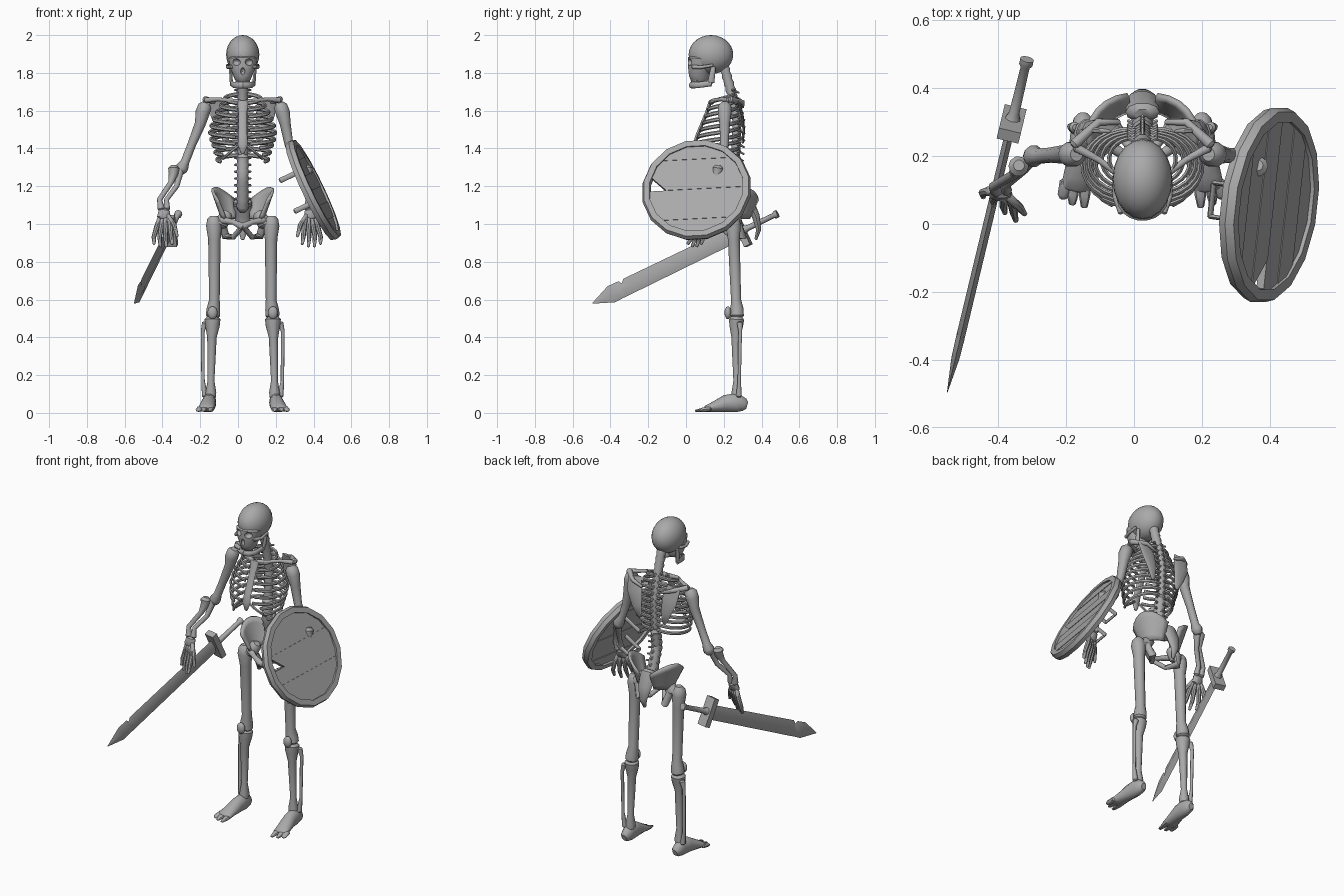
import bpy
import bmesh
from math import sin, cos, pi, sqrt, radians
from mathutils import Vector, Matrix

if "Cube" in bpy.data.objects:
    bpy.data.objects.remove(bpy.data.objects["Cube"], do_unlink=True)

MID = 0.025  # x of the body's centre line
SIDES = ((-1, "right"), (1, "left"))
X, Y, Z = Vector((1, 0, 0)), Vector((0, 1, 0)), Vector((0, 0, 1))
parts = []

grey = bpy.data.materials.new("plain_grey")
grey.use_nodes = True
colour = (0.4, 0.4, 0.4, 1)
grey.diffuse_color = colour
grey.node_tree.nodes["Principled BSDF"].inputs["Base Color"].default_value = colour


def finish(name, bm, matrix=None):
    bmesh.ops.recalc_face_normals(bm, faces=bm.faces)
    if matrix:
        bm.transform(matrix)
    mesh = bpy.data.meshes.new(name)
    bm.to_mesh(mesh)
    bm.free()
    mesh.materials.append(grey)
    obj = bpy.data.objects.new(name, mesh)
    bpy.context.collection.objects.link(obj)
    parts.append(obj)
    return obj


def tube(name, points, ref=X, sides=10, s=1, mid=MID, rounded=True, matrix=None):
    """Loft through points (x, y, z, radius along ref, other radius)."""
    path = [(Vector((mid + s * p[0], p[1], p[2])), p[3], p[-1]) for p in points]
    if rounded:
        def cap(end, inner):
            out = (end[0] - inner[0]).normalized() * min(end[1], end[2]) * 0.5
            return (end[0] + out, end[1] * 0.55, end[2] * 0.55)
        path = [cap(path[0], path[1])] + path + [cap(path[-1], path[-2])]
    bm = bmesh.new()
    rings = []
    for i, (p, ra, rb) in enumerate(path):
        t = (path[min(i + 1, len(path) - 1)][0] - path[max(i - 1, 0)][0]).normalized()
        a = (ref - t * ref.dot(t)).normalized()
        b = t.cross(a)
        turns = [2 * pi * k / sides for k in range(sides)]
        rings.append([bm.verts.new(p + a * ra * cos(q) + b * rb * sin(q)) for q in turns])
    for low, high in zip(rings, rings[1:]):
        for k in range(sides):
            n = (k + 1) % sides
            bm.faces.new((low[k], low[n], high[n], high[k]))
    bm.faces.new(rings[0])
    bm.faces.new(rings[-1])
    return finish(name, bm, matrix)


def pair(name, points, **options):
    for s, label in SIDES:
        tube(label + "_" + name, points, s=s, **options)


def ellipsoid(name, centre, size):
    bm = bmesh.new()
    place = Matrix.Translation((MID + centre[0], centre[1], centre[2]))
    bmesh.ops.create_uvsphere(bm, u_segments=20, v_segments=14, radius=1)
    return finish(name, bm, place @ Matrix.Diagonal((*size, 1)))


# Skull with eye and nose openings
cranium = ellipsoid("cranium", (0, 0.132, 1.897), (0.088, 0.118, 0.103))
face = tube("face", [(0, 0.075, 1.765, 0.042, 0.05), (0, 0.07, 1.79, 0.052, 0.055),
                     (0, 0.07, 1.825, 0.068, 0.06), (0, 0.075, 1.875, 0.076, 0.066)], sides=18)
cutters = [ellipsoid("socket_cutter", (s * 0.036, 0.008, 1.857), (0.024, 0.032, 0.019)) for s, _ in SIDES]
cutters.append(ellipsoid("nose_cutter", (0, 0.005, 1.808), (0.012, 0.03, 0.02)))
for bone in (cranium, face):
    for cutter in cutters:
        cutter.hide_render = True
        cut = bone.modifiers.new("opening", "BOOLEAN")
        cut.operation = "DIFFERENCE"
        cut.solver = "EXACT"
        cut.object = cutter
bpy.context.view_layer.update()
graph = bpy.context.evaluated_depsgraph_get()
carved = [bpy.data.meshes.new_from_object(bone.evaluated_get(graph)) for bone in (cranium, face)]
for bone, mesh in zip((cranium, face), carved):
    bone.modifiers.clear()
    bone.data = mesh
for cutter in cutters:
    parts.remove(cutter)
    bpy.data.objects.remove(cutter, do_unlink=True)
pair("cheekbone", [(0.062, 0.035, 1.832, 0.011), (0.08, 0.08, 1.83, 0.009), (0.08, 0.14, 1.84, 0.008)], ref=Z)
pair("jaw_branch", [(0.066, 0.145, 1.83, 0.013, 0.008), (0.06, 0.132, 1.75, 0.018, 0.009)], ref=Y)
pair("jaw_side", [(0.06, 0.132, 1.745, 0.016, 0.009), (0.046, 0.06, 1.735, 0.016, 0.01),
                  (0.025, 0.032, 1.735, 0.017, 0.011), (0, 0.027, 1.735, 0.017, 0.011)], ref=Z)
for i in range(8):
    q = (i - 3.5) * 0.33
    x, y = 0.037 * sin(q), 0.073 - 0.042 * cos(q)
    tube("tooth", [(x, y, 1.775, 0.006), (x, y, 1.748, 0.005)], sides=6)

# Spine, with a ridged column and rear spurs
KNOTS = [(1.84, 0.2), (1.68, 0.245), (1.55, 0.27), (1.4, 0.265), (1.25, 0.25), (1.12, 0.29), (1.04, 0.33)]


def spine_y(z):
    for (za, ya), (zb, yb) in zip(KNOTS, KNOTS[1:]):
        if z >= zb:
            return ya + (yb - ya) * (za - z) / (za - zb)
    return KNOTS[-1][1]


column = []
for i in range(43):
    z = 1.835 - i * 0.018
    column.append((0, spine_y(z), z, (0.029 if i % 2 else 0.024) + (0.005 if z < 1.36 else 0)))
    if i % 2 and z < 1.72:
        y = spine_y(z)
        tube("spine_spur", [(0, y + 0.015, z, 0.008), (0, y + 0.043, z - 0.015, 0.006)], sides=6)
        pair("spine_wing", [(0.01, y, z, 0.007), (0.042, y + 0.018, z, 0.006)], ref=Z, sides=6)
tube("spine", column)
tube("sacrum", [(0, 0.33, 1.12, 0.05, 0.03), (0, 0.37, 1.04, 0.045, 0.022),
                (0, 0.385, 0.97, 0.025, 0.014), (0, 0.37, 0.92, 0.01, 0.008)])

# Rib cage
for i in range(10):
    k = i / 9
    width = 0.088 + 0.08 * sin(min(1, k * 1.6) * pi / 2) - 0.1 * max(0, k - 0.6)
    back_z = 1.69 - 0.036 * i
    drop = 0.05 if i < 7 else 0.035
    back_y = spine_y(back_z) + 0.012
    front_y = 0.042 + 0.36 * max(0, back_z - drop - 1.4)
    sweep = pi * (0.96 if i < 7 else 0.92 - 0.07 * (i - 6))
    rib = []
    for j in range(13):
        q = sweep * j / 12
        rib.append((0.01 + width * sin(q) ** 0.8, (back_y + front_y) / 2 + (back_y - front_y) / 2 * cos(q),
                    back_z - drop * j / 12, 0.011, 0.007))
    pair("rib", rib, ref=Z, sides=6)
tube("breastbone", [(0, 0.13, 1.65, 0.032, 0.01), (0, 0.11, 1.59, 0.022, 0.01), (0, 0.06, 1.47, 0.024, 0.01),
                    (0, 0.045, 1.42, 0.027, 0.01), (0, 0.045, 1.375, 0.01, 0.007)])
pair("rib_arch", [(0.015, 0.05, 1.42, 0.008), (0.06, 0.06, 1.385, 0.008), (0.105, 0.09, 1.345, 0.007)], ref=Z, sides=6)

# Shoulder girdle
pair("collarbone", [(0.015, 0.135, 1.645, 0.014), (0.07, 0.145, 1.655, 0.01), (0.13, 0.19, 1.66, 0.01),
                    (0.195, 0.225, 1.655, 0.014)], ref=Z)
pair("shoulder_blade", [(0.135, 0.275, 1.66, 0.045, 0.008), (0.12, 0.297, 1.58, 0.05, 0.008),
                        (0.1, 0.306, 1.5, 0.035, 0.007), (0.085, 0.3, 1.43, 0.012, 0.006)])
pair("shoulder_ridge", [(0.07, 0.3, 1.62, 0.008), (0.13, 0.3, 1.645, 0.012), (0.2, 0.235, 1.66, 0.017)], ref=Z)

# Arms and hands; the left one is held closer in behind the shield
for s, label in SIDES:
    e, w = (0.32, 0.415) if s < 0 else (0.295, 0.357)
    tube(label + "_upper_arm", [(0.2, 0.205, 1.625, 0.036), (0.212, 0.205, 1.59, 0.038), (0.225, 0.205, 1.53, 0.029),
                                (e - 0.05, 0.203, 1.42, 0.023), (e - 0.015, 0.2, 1.33, 0.023),
                                (e, 0.2, 1.3, 0.033), (e + 0.005, 0.2, 1.28, 0.028)], s=s)
    tube(label + "_outer_forearm", [(e + 0.045, 0.17, 1.295, 0.03), (e + 0.047, 0.165, 1.265, 0.025),
                                    (e + 0.06, 0.145, 1.22, 0.015), (w + 0.025, 0.11, 1.13, 0.014),
                                    (w + 0.016, 0.1, 1.08, 0.02)], s=s)
    tube(label + "_inner_forearm", [(e + 0.01, 0.19, 1.285, 0.02), (e + 0.03, 0.16, 1.2, 0.014),
                                    (w - 0.012, 0.115, 1.13, 0.013), (w - 0.014, 0.1, 1.08, 0.017)], s=s)
    tube(label + "_wrist", [(w, 0.095, 1.07, 0.03, 0.02), (w + 0.003, 0.085, 1.035, 0.036, 0.019)], s=s)
    for i in range(4):
        f = (i - 1.5) / 1.5
        tube(label + "_finger", [(w + 0.022 * f, 0.085 + 0.005 * f, 1.04, 0.011),
                                 (w + 0.004 + 0.036 * f, 0.077 + 0.02 * f, 0.985, 0.014),
                                 (w + 0.01 + 0.046 * f, 0.062 + 0.03 * f, 0.93, 0.012),
                                 (w + 0.006 + 0.048 * f, 0.045 + 0.035 * f, 0.875 + 0.02 * abs(f), 0.008)],
             s=s, sides=8)
    tube(label + "_thumb", [(w - 0.02, 0.08, 1.045, 0.012), (w - 0.052, 0.05, 0.995, 0.013),
                            (w - 0.068, 0.03, 0.935, 0.008)], s=s, sides=8)

# Pelvis: curved hip plates, front ring and seat bones
for s, label in SIDES:
    bm = bmesh.new()
    rows = []
    for i in range(6):
        t = i / 5
        row = []
        for j in range(9):
            q = radians(5 + 122 * j / 8)
            reach = 0.6 + 0.4 * t
            row.append(bm.verts.new((MID + s * (0.03 + 0.13 * reach * sin(q)), 0.26 + 0.12 * reach * cos(q),
                                     1.03 + t * (0.1 + 0.065 * sin(pi * j / 8)))))
        rows.append(row)
    for a, b in zip(rows, rows[1:]):
        for j in range(8):
            bm.faces.new((a[j], a[j + 1], b[j + 1], b[j]))
    hip = finish(label + "_hip_plate", bm)
    shell = hip.modifiers.new("thickness", "SOLIDIFY")
    shell.thickness, shell.offset = 0.016, 0
pair("hip_socket", [(0.085, 0.26, 1.05, 0.035), (0.115, 0.26, 1.0, 0.036)])
pair("pubic_bar", [(0.11, 0.24, 1.02, 0.02), (0.05, 0.2, 1.01, 0.014), (0, 0.19, 0.985, 0.02)], ref=Z)
pair("seat_bone", [(0.11, 0.275, 1.0, 0.022), (0.09, 0.3, 0.935, 0.022), (0.05, 0.245, 0.93, 0.014),
                   (0.012, 0.195, 0.975, 0.014)])

# Legs
pair("thigh_neck", [(0.105, 0.26, 1.015, 0.034), (0.15, 0.252, 1.0, 0.034)], ref=Y)
pair("thigh_bone", [(0.152, 0.25, 1.025, 0.036), (0.152, 0.25, 0.99, 0.042), (0.15, 0.253, 0.92, 0.033),
                    (0.15, 0.265, 0.6, 0.028), (0.155, 0.27, 0.55, 0.036), (0.158, 0.27, 0.515, 0.038)])
for s, label in SIDES:
    ellipsoid(label + "_kneecap", (s * 0.16, 0.222, 0.53), (0.026, 0.018, 0.034))
pair("shin_bone", [(0.16, 0.268, 0.495, 0.042), (0.16, 0.266, 0.46, 0.038), (0.163, 0.264, 0.4, 0.025),
                   (0.168, 0.268, 0.17, 0.018), (0.168, 0.268, 0.11, 0.028), (0.17, 0.268, 0.085, 0.028)])
pair("calf_bone", [(0.2, 0.285, 0.475, 0.016), (0.212, 0.287, 0.43, 0.01), (0.21, 0.282, 0.17, 0.009),
                   (0.2, 0.28, 0.09, 0.016)])
pair("foot", [(0.175, 0.31, 0.043, 0.028, 0.034), (0.176, 0.27, 0.055, 0.036, 0.052), (0.18, 0.21, 0.05, 0.038, 0.046),
              (0.19, 0.14, 0.03, 0.043, 0.026), (0.195, 0.105, 0.021, 0.046, 0.017)], sides=14)
for shift, tip_y in ((-0.024, 0.05), (0.008, 0.058), (0.033, 0.075)):
    pair("toe", [(0.193 + shift, 0.125, 0.022, 0.018, 0.015), (0.197 + shift * 1.1, 0.085, 0.016, 0.017, 0.011),
                 (0.198 + shift * 1.1, tip_y, 0.011, 0.01, 0.005)], sides=8)


def frame(a, b, c, origin):
    return Matrix.Translation(origin) @ Matrix((a, b, c)).transposed().to_4x4()


# Round shield: rim, planks with one broken end, and arm straps
n = Vector((0.9, -0.12, 0.43)).normalized()
h = (Y - n * n.y).normalized()
shield = frame(h, n.cross(h), n, Vector((0.398, 0.056, 1.18)))
bm = bmesh.new()
rim = []
for i in range(16):
    q = 2 * pi * (i + 0.5) / 16
    rim.append([bm.verts.new((r * cos(q), r * sin(q), d)) for r, d in
                ((0.252, -0.024), (0.284, -0.024), (0.293, 0), (0.284, 0.024), (0.252, 0.024))])
for a, b in zip(rim, rim[1:] + rim[:1]):
    for k in range(5):
        bm.faces.new((a[k], b[k], b[(k + 1) % 5], a[(k + 1) % 5]))
finish("shield_rim", bm, shield)
R = 0.262
for j in range(6):
    levels = [-R + R / 3 * (j + k / 4) for k in range(5)]
    outline = [(sqrt(max(R * R - v * v, 0.0004)), v) for v in levels]
    outline += [(-u, v) for u, v in reversed(outline)]
    if j == 3:
        outline[-1] = (-0.16, 0)
        outline[-4:-1] = []
    bm = bmesh.new()
    lift = 0.003 * (j % 2)
    base = bm.faces.new([bm.verts.new((u, v, lift - 0.012)) for u, v in outline])
    grown = bmesh.ops.extrude_face_region(bm, geom=[base])["geom"]
    bmesh.ops.translate(bm, vec=Z * 0.024, verts=[g for g in grown if isinstance(g, bmesh.types.BMVert)])
    finish("shield_plank", bm, shield)
for v in (0.12, -0.06):
    corners = [(-0.05, -0.01), (-0.05, -0.13), (0.05, -0.13), (0.05, -0.01)]
    for a, b in zip(corners, corners[1:]):
        tube("shield_strap", [(a[0], v, a[1], 0.014, 0.007), (b[0], v, b[1], 0.014, 0.007)],
             ref=Y, sides=8, mid=0, matrix=shield)

# Sword, laid out along its own length from the guard
tip, pommel = Vector((-0.55, -0.495, 0.58)), Vector((-0.315, 0.485, 1.055))
d = (tip - pommel).normalized()
u = (Z - d * d.z).normalized()
sword = frame(u.cross(d), u, d, tip - d * 0.898)
tube("sword_blade", [(0, 0, z, ra, 0.013) for z, ra in ((0, 0.043), (0.69, 0.046))]
     + [(0, -0.009, 0.71, 0.037, 0.013), (0, 0, 0.725, 0.046, 0.013), (0, 0, 0.785, 0.047, 0.012),
        (0, 0, 0.898, 0.002, 0.001)], ref=Y, sides=4, mid=0, rounded=False, matrix=sword)
bm = bmesh.new()
bmesh.ops.create_cube(bm, size=1, matrix=Matrix.Diagonal((0.066, 0.17, 0.035, 1)))
finish("sword_guard", bm, sword)
tube("sword_grip", [(0, 0, -0.01, 0.026), (0, 0, -0.035, 0.016), (0, 0, -0.19, 0.014), (0, 0, -0.2, 0.021),
                    (0, 0, -0.216, 0.021)], ref=Y, mid=0, rounded=False, matrix=sword)

# Smooth shading with sharp edges kept
for obj in bpy.context.view_layer.objects:
    obj.select_set(obj in parts)
bpy.context.view_layer.objects.active = parts[0]
bpy.ops.object.shade_smooth_by_angle(angle=radians(40))
